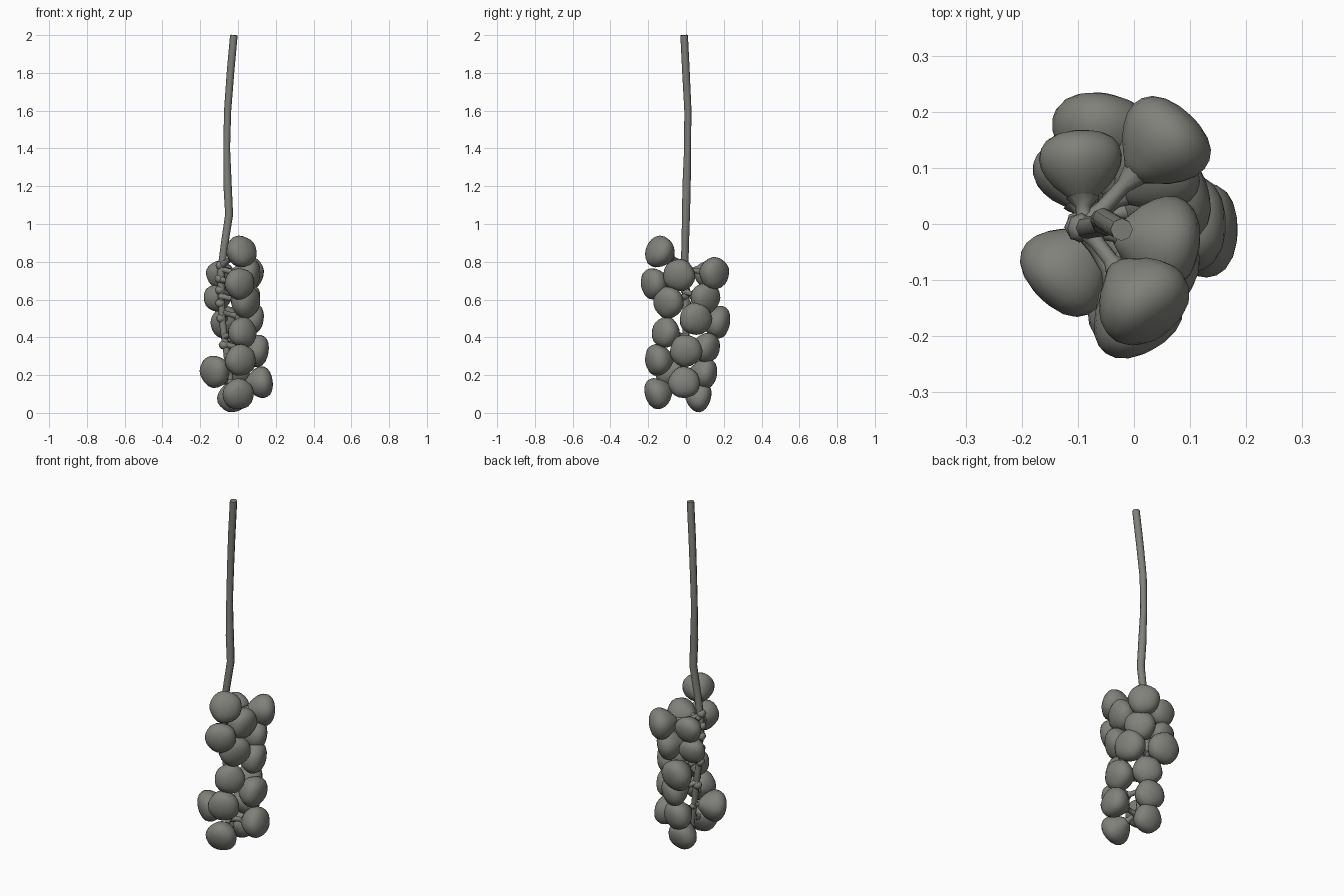
import bpy, bmesh, math, random
from mathutils import Vector

if "Cube" in bpy.data.objects:
    bpy.data.objects.remove(bpy.data.objects["Cube"])

random.seed(4)
mat = bpy.data.materials.new("grey_green")
mat.diffuse_color = (0.215, 0.22, 0.195, 1)
mat.use_nodes = True
mat.node_tree.nodes["Principled BSDF"].inputs["Base Color"].default_value = mat.diffuse_color


def tube(name, pts, radii, sides, lobes=0.0, smooth=60):
    """Sweep rings along a path; lobes makes the section slightly uneven."""
    bm = bmesh.new()
    pts = [Vector(p) for p in pts]
    ref = (0, 1, 0) if abs((pts[-1] - pts[0]).normalized().y) < 0.75 else (1, 0, 0)
    ph, ph2 = random.uniform(0, 6.28), random.uniform(0, 6.28)
    rings = []
    for i, p in enumerate(pts):
        t = (pts[min(i + 1, len(pts) - 1)] - pts[max(i - 1, 0)]).normalized()
        u = t.cross(Vector(ref)).normalized()
        v = t.cross(u)
        ring = []
        for k in range(sides):
            a = math.tau * k / sides
            r = radii[i] * (1 + lobes * (math.sin(5 * a + ph) + math.sin(3 * a + ph2)))
            ring.append(bm.verts.new(p + r * (math.cos(a) * u + math.sin(a) * v)))
        rings.append(ring)
    for a, b in zip(rings, rings[1:]):
        for k in range(sides):
            j = (k + 1) % sides
            bm.faces.new((a[k], a[j], b[j], b[k]))
    bm.faces.new(rings[0][::-1])
    bm.faces.new(rings[-1])
    bmesh.ops.recalc_face_normals(bm, faces=bm.faces)
    me = bpy.data.meshes.new(name)
    bm.to_mesh(me)
    bm.free()
    me.materials.append(mat)
    ob = bpy.data.objects.new(name, me)
    bpy.context.collection.objects.link(ob)
    bpy.context.view_layer.objects.active = ob
    ob.select_set(True)
    bpy.ops.object.shade_smooth_by_angle(angle=math.radians(smooth))
    ob.select_set(False)
    return ob


# Long gently bent stem, top to bottom
stem = [(-0.022, -0.01, 2.0), (-0.04, 0.0, 1.8), (-0.055, 0.01, 1.6), (-0.06, 0.008, 1.4),
        (-0.055, 0.003, 1.2), (-0.047, 0.0, 1.05), (-0.07, -0.004, 0.9), (-0.09, -0.008, 0.75),
        (-0.088, 0.0, 0.6), (-0.082, 0.0, 0.48), (-0.065, 0.0, 0.35), (-0.045, -0.01, 0.22),
        (-0.03, -0.01, 0.09)]
tube("stem", stem, [.020, .020, .019, .018, .022, .021, .02, .02, .018, .018, .018, .016, .012], 8)


def stem_at(z):
    for a, b in zip(stem, stem[1:]):
        if b[2] <= z <= a[2]:
            return Vector(a).lerp(Vector(b), (a[2] - z) / (a[2] - b[2]))
    return Vector(stem[-1])


# Fruit centre, height of the stalk's root above it, scale
fruits = [
    (0.015, -0.137, 0.852, -.07, 1), (0.005, -0.167, 0.685, .02, .97), (0.05, -0.035, 0.73, .03, 1),
    (0.055, 0.147, 0.74, .02, 1), (-0.095, 0.11, 0.735, .03, .86), (0.04, -0.09, 0.587, .03, 1),
    (0.04, 0.10, 0.61, .03, .98), (-0.11, 0.095, 0.61, .03, .84), (0.065, 0.05, 0.50, .03, 1.02),
    (-0.06, 0.165, 0.48, .04, 1.02), (0.02, -0.105, 0.425, -.02, .95), (0.097, 0.0, 0.33, .03, 1),
    (0.0, 0.108, 0.345, .03, .94), (0.01, -0.145, 0.28, .02, .98), (-0.12, -0.085, 0.22, .02, 1),
    (-0.02, 0.10, 0.21, .02, .95), (0.12, -0.01, 0.16, -.02, .98), (0.0, -0.15, 0.102, .06, .98),
    (-0.03, 0.07, 0.083, .03, .93)]

# Along-axis offset from the centre and radius: narrow shoulder, blunt outer end
profile = [(-0.085, .018), (-0.07, .035), (-0.05, .058), (-0.03, .073), (-0.01, .083), (0.01, .086),
           (0.028, .082), (0.044, .071), (0.056, .052), (0.063, .027), (0.065, .006)]

for i, (x, y, z, drop, s) in enumerate(fruits):
    c = Vector((x, y, z))
    base = stem_at(max(0.1, min(0.78, z + drop)))
    ax = c - base
    ax.z *= 0.9
    ax.normalize()
    tube(f"fruit_{i}", [c + ax * d * s for d, r in profile], [r * s for d, r in profile], 20, 0.018)
    # Stalk, widening at both ends
    end = c - ax * 0.065
    tube(f"stalk_{i}", [base, base.lerp(end, 0.35), base.lerp(end, 0.7), end],
         [.022, .014, .014, .03], 8)

# Knobs where the stalks leave the stem
for i, z in enumerate((0.78, 0.71, 0.65, 0.58, 0.50, 0.36)):
    knob = stem_at(z) + Vector((-0.008, 0, 0))
    tube(f"knob_{i}", [knob + Vector((0, 0, h)) for h in (-.022, -.012, 0, .012, .022)],
         [.012, .022, .026, .022, .012], 8, 0.04)
